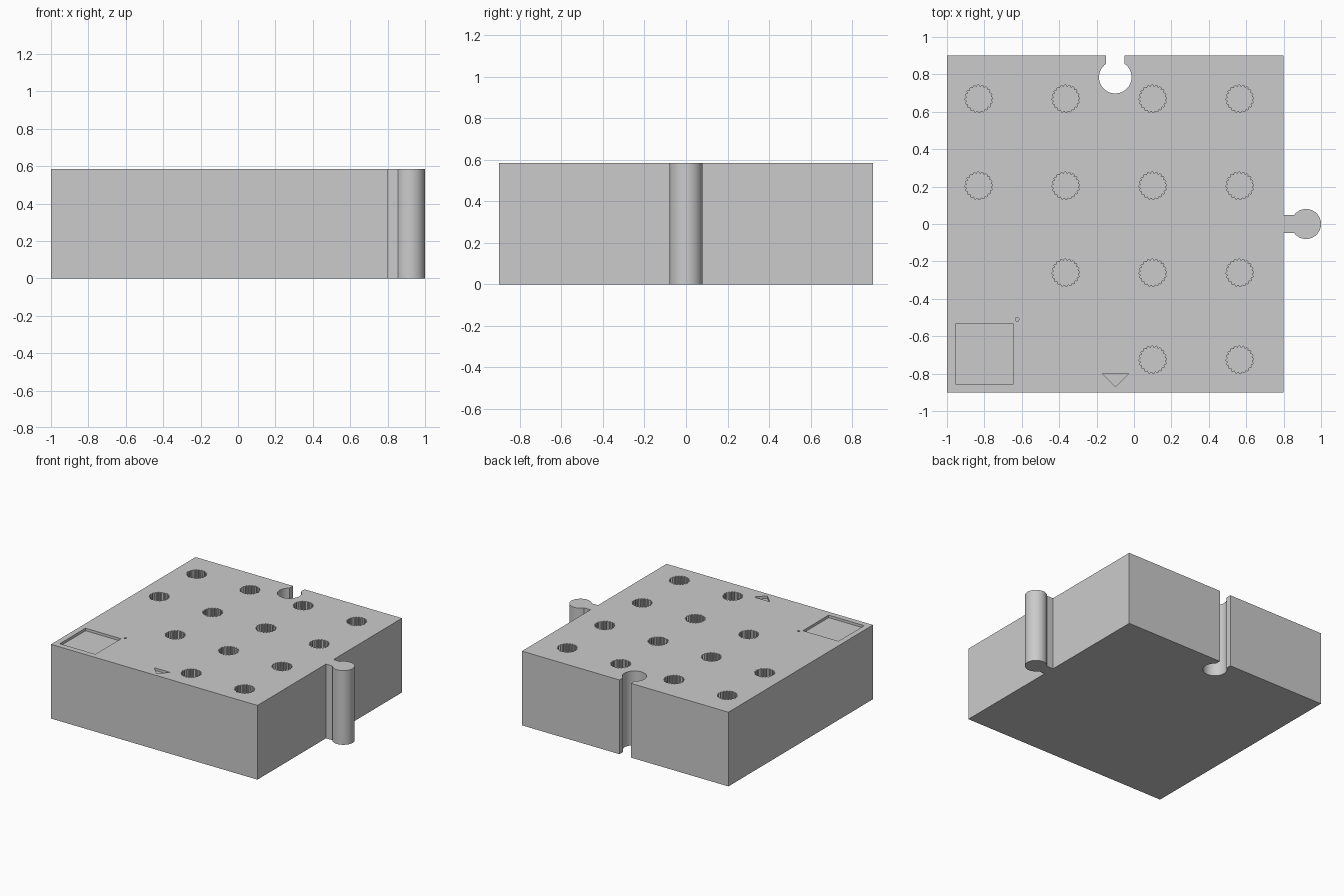
import bpy, bmesh
from math import pi, sin, cos, asin

HEIGHT = 0.585

if "Cube" in bpy.data.objects:
    bpy.data.objects.remove(bpy.data.objects["Cube"], do_unlink=True)

grey = bpy.data.materials.new("plain grey")
grey.use_nodes = True
grey.diffuse_color = (0.6, 0.6, 0.6, 1)
grey.node_tree.nodes["Principled BSDF"].inputs["Base Color"].default_value = (0.6, 0.6, 0.6, 1)


def arc(cx, cy, r, start, end, steps=40):
    angles = [start + (end - start) * i / steps for i in range(steps + 1)]
    return [(cx + r * cos(a), cy + r * sin(a)) for a in angles]


def circle(cx, cy, r, steps=16):
    return arc(cx, cy, r, 0, 2 * pi, steps)[:-1]


def toothed_circle(cx, cy, inner, outer, teeth=20):
    points = []
    for i in range(teeth * 4):
        r = outer if i % 4 < 2 else inner
        a = 2 * pi * i / (teeth * 4)
        points.append((cx + r * cos(a), cy + r * sin(a)))
    return points


def add_prism(bm, outline, z0, z1):
    face = bm.faces.new([bm.verts.new((x, y, z0)) for x, y in outline])
    new = bmesh.ops.extrude_face_region(bm, geom=[face], use_keep_orig=True)
    top = [v for v in new["geom"] if isinstance(v, bmesh.types.BMVert)]
    bmesh.ops.translate(bm, verts=top, vec=(0, 0, z1 - z0))


def make_object(name, bm):
    bmesh.ops.recalc_face_normals(bm, faces=bm.faces)
    mesh = bpy.data.meshes.new(name)
    bm.to_mesh(mesh)
    bm.free()
    mesh.materials.append(grey)
    obj = bpy.data.objects.new(name, mesh)
    bpy.context.collection.objects.link(obj)
    return obj


# Tile outline: square with a round knob on the left side and a matching socket at the back
neck, knob_r, slot, socket_r = 0.047, 0.08, 0.05, 0.087
a = asin(neck / knob_r)
b = asin(slot / socket_r)
outline = [(-1, -0.9), (0.8, -0.9), (0.8, -neck)]
outline += arc(0.92, 0, knob_r, a - pi, pi - a)
outline += [(0.8, neck), (0.8, 0.9), (-0.1 + slot, 0.9)]
outline += arc(-0.1, 0.785, socket_r, pi / 2 - b, pi / 2 + b - 2 * pi)
outline += [(-0.1 - slot, 0.9), (-1, 0.9)]
bm = bmesh.new()
add_prism(bm, outline, 0, HEIGHT)
tile = make_object("interlocking_tile", bm)

# Toothed holes on a grid, leaving the front right corner free
above = HEIGHT + 0.1
bm = bmesh.new()
for col in range(4):
    for row in range(4):
        if row - col < 2:
            hole = toothed_circle(-0.83 + 0.465 * col, 0.67 - 0.465 * row, 0.066, 0.074)
            add_prism(bm, hole, HEIGHT - 0.35, above)

# Shallow square panel, dot and arrow marks
panel = [(-0.955, -0.855), (-0.645, -0.855), (-0.645, -0.535), (-0.955, -0.535)]
arrow = [(-0.1, -0.87), (-0.03, -0.8), (-0.17, -0.8)]
for mark in (panel, arrow, circle(-0.625, -0.51, 0.01)):
    add_prism(bm, mark, HEIGHT - 0.02, above)
cutter = make_object("recess_cutter", bm)
cutter.hide_render = True

# Cut the recesses and bake the result
cut = tile.modifiers.new("recesses", "BOOLEAN")
cut.operation = "DIFFERENCE"
cut.solver = "EXACT"
cut.object = cutter
bpy.ops.object.select_all(action="DESELECT")
tile.select_set(True)
bpy.context.view_layer.objects.active = tile
bpy.ops.object.modifier_apply(modifier=cut.name)
bpy.data.objects.remove(cutter, do_unlink=True)
bpy.ops.object.shade_smooth_by_angle(angle=pi / 6)
